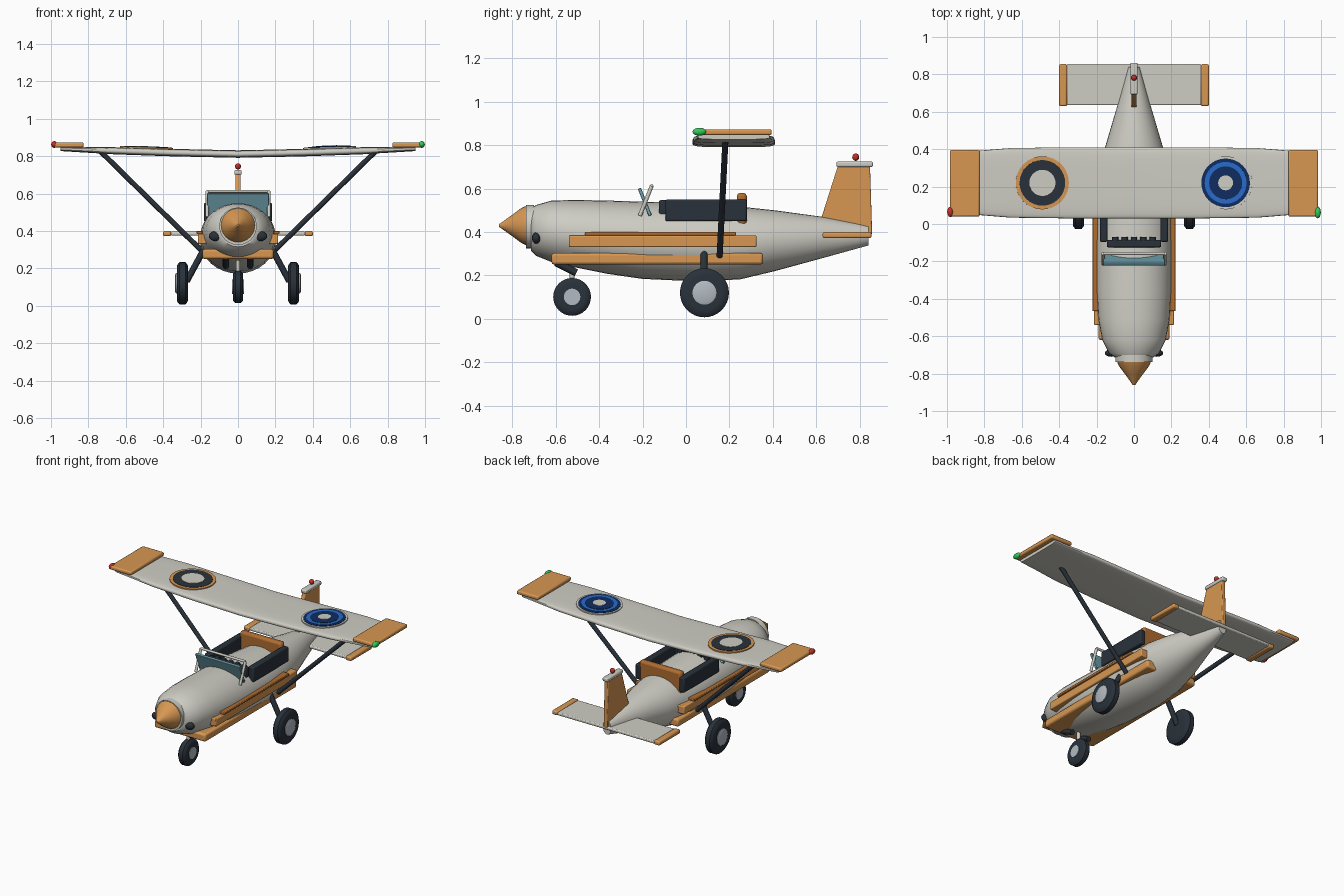
import bpy, bmesh, math
from mathutils import Vector

if "Cube" in bpy.data.objects:
    bpy.data.objects.remove(bpy.data.objects["Cube"])


def material(name, r, g, b):
    m = bpy.data.materials.new(name)
    m.use_nodes = True
    m.diffuse_color = (r, g, b, 1)
    m.node_tree.nodes["Principled BSDF"].inputs["Base Color"].default_value = (r, g, b, 1)
    return m


light = material("light grey paint", 0.62, 0.61, 0.55)
orange = material("orange paint", 0.68, 0.31, 0.085)
rust = material("dark orange", 0.43, 0.15, 0.03)
dark = material("dark slate", 0.022, 0.031, 0.042)
teal = material("teal glass", 0.16, 0.36, 0.43)
hub_grey = material("hub grey", 0.45, 0.49, 0.54)
navy = material("navy blue", 0.005, 0.025, 0.12)
blue = material("bright blue", 0.02, 0.15, 0.6)
red = material("red lamp", 0.55, 0.03, 0.02)
green = material("green lamp", 0.03, 0.6, 0.1)


def finish(name, bm, mat, bevel=0, smooth=True):
    bmesh.ops.recalc_face_normals(bm, faces=bm.faces)
    mesh = bpy.data.meshes.new(name)
    bm.to_mesh(mesh)
    bm.free()
    mesh.materials.append(mat)
    ob = bpy.data.objects.new(name, mesh)
    bpy.context.collection.objects.link(ob)
    if bevel:
        mod = ob.modifiers.new("rounded edges", "BEVEL")
        mod.width, mod.segments = bevel, 2
    if smooth:
        bpy.ops.object.select_all(action="DESELECT")
        ob.select_set(True)
        bpy.context.view_layer.objects.active = ob
        bpy.ops.object.shade_smooth_by_angle(angle=math.radians(40))
    return ob


def loft(name, mat, axis, stations, power=2, n=32):
    """Skin oval sections; a station is (position, centre u, centre v, radius u, radius v)."""
    bm = bmesh.new()
    rings = []
    for t, u, v, ru, rv in stations:
        ring = []
        for i in range(n):
            a = 2 * math.pi * i / n
            c, s = math.cos(a), math.sin(a)
            p = u + ru * math.copysign(abs(c) ** (2 / power), c)
            q = v + rv * math.copysign(abs(s) ** (2 / power), s)
            ring.append(bm.verts.new({"x": (t, p, q), "y": (p, t, q), "z": (p, q, t)}[axis]))
        rings.append(ring)
    for a, b in zip(rings, rings[1:]):
        for i in range(n):
            j = (i + 1) % n
            bm.faces.new((a[i], a[j], b[j], b[i]))
    bm.faces.new(rings[0])
    bm.faces.new(rings[-1])
    return finish(name, bm, mat)


def box(name, mat, lo, hi, bevel=0.008):
    bm = bmesh.new()
    bmesh.ops.create_cube(bm, size=1)
    for v in bm.verts:
        v.co = [l + (h - l) * (c + 0.5) for l, h, c in zip(lo, hi, v.co)]
    return finish(name, bm, mat, bevel)


def side_box(name, mat, side, x0, x1, y0, y1, z0, z1, bevel=0.008):
    a, b = sorted((side * x0, side * x1))
    return box(name, mat, (a, y0, z0), (b, y1, z1), bevel)


def rod(name, mat, a, b, r, n=12):
    a, b = Vector(a), Vector(b)
    bm = bmesh.new()
    bmesh.ops.create_cone(bm, cap_ends=True, segments=n, radius1=r, radius2=r, depth=(b - a).length)
    turn = (b - a).to_track_quat("Z", "Y")
    for v in bm.verts:
        v.co = turn @ v.co + (a + b) / 2
    return finish(name, bm, mat)


def ball(name, mat, centre, radii):
    bm = bmesh.new()
    bmesh.ops.create_uvsphere(bm, u_segments=16, v_segments=10, radius=1)
    for v in bm.verts:
        v.co = [c + r * k for c, r, k in zip(centre, radii, v.co)]
    return finish(name, bm, mat)


def plate(name, mat, outline, x0, x1, bevel=0.005):
    """Extrude a (y, z) outline across x."""
    bm = bmesh.new()
    a = [bm.verts.new((x0, y, z)) for y, z in outline]
    b = [bm.verts.new((x1, y, z)) for y, z in outline]
    bm.faces.new(a)
    bm.faces.new(b)
    for i in range(len(a)):
        j = (i + 1) % len(a)
        bm.faces.new((a[i], a[j], b[j], b[i]))
    return finish(name, bm, mat, bevel)


# Fuselage: (y, bottom, top, half width)
hull = [(-0.715, 0.315, 0.51, 0.10), (-0.69, 0.29, 0.525, 0.135), (-0.62, 0.262, 0.545, 0.17),
        (-0.51, 0.237, 0.548, 0.19), (-0.36, 0.207, 0.545, 0.2), (-0.2, 0.184, 0.54, 0.203),
        (0.06, 0.172, 0.532, 0.203), (0.25, 0.182, 0.517, 0.185), (0.41, 0.22, 0.5, 0.155),
        (0.63, 0.28, 0.47, 0.09), (0.84, 0.338, 0.43, 0.03)]
loft("fuselage", light, "y", [(y, 0, (b + t) / 2, w, (t - b) / 2) for y, b, t, w in hull])

# Nose cone and collar
loft("nose_collar", light, "y", [(y, 0, 0.425, 0.1, 0.1) for y in (-0.738, -0.7)])
loft("nose_cone", orange, "y", [(y, 0, 0.43, r, r) for y, r in
                                ((-0.862, 0.006), (-0.85, 0.014), (-0.8, 0.05), (-0.76, 0.08), (-0.738, 0.09))])

# Lower bumper
box("lower_bumper", orange, (-0.19, -0.62, 0.25), (0.19, 0.355, 0.303), 0.012)

# Wing with a shallow upward slope
wing = [(0.95, 0.165, 0.012), (0.83, 0.172, 0.015), (0.66, 0.186, 0.019), (0.35, 0.19, 0.02), (0, 0.19, 0.02)]


def wing_z(x):
    return 0.811 + 0.03 * abs(x) ** 1.3


half = [(x, 0.22, wing_z(x), c, t) for x, c, t in wing]
loft("wing", light, "x", [(-x, *rest) for x, *rest in half] + half[-2::-1], power=4, n=40)


# Round wing badges, kept as plain concentric discs
def badge(name, side, layers):
    for i, (mat, r) in enumerate(layers):
        z = 0.851 + 0.002 * i
        ob = loft(f"{name}_disc_{i + 1}", mat, "z", [(-0.004, 0, 0, r, r), (0.004, 0, 0, r, r)])
        ob.location = (side * 0.49, 0.22, z - 0.006)
        ob.rotation_euler.y = -side * math.radians(1.8)


badge("right_badge", -1, [(orange, 0.142), (dark, 0.122), (light, 0.07)])
badge("left_badge", 1, [(light, 0.142), (navy, 0.13), (blue, 0.112), (navy, 0.088), (light, 0.04)])

# Paired parts
for side, label in ((1, "left"), (-1, "right")):
    s = side
    side_box(f"{label}_wing_tip", orange, s, 0.825, 0.985, 0.04, 0.395, 0.847, 0.873)
    rod(f"{label}_wing_strut", dark, (s * 0.74, 0.182, 0.83), (s * 0.19, 0.155, 0.29), 0.014)
    side_box(f"{label}_side_panel", orange, s, 0.15, 0.215, -0.54, 0.325, 0.33, 0.384, 0.006)
    side_box(f"{label}_side_strip", rust, s, 0.17, 0.222, -0.465, 0.23, 0.384, 0.4, 0.004)
    side_box(f"{label}_cockpit_wall", dark, s, 0.142, 0.183, -0.095, 0.28, 0.45, 0.55, 0.008)
    ball(f"{label}_air_intake", dark, (s * 0.122, -0.69, 0.372), (0.034, 0.02, 0.026))
    rod(f"{label}_exhaust_pipe", dark, (s * 0.065, -0.6, 0.26), (s * 0.065, -0.505, 0.212), 0.017)
    rod(f"{label}_windscreen_post", light, (s * 0.165, -0.213, 0.475), (s * 0.165, -0.158, 0.612), 0.009)
    side_box(f"{label}_tailplane_tip", orange, s, 0.358, 0.4, 0.63, 0.855, 0.372, 0.4)

    # Main wheel, hub and leg
    rod(f"{label}_wheel_leg", dark, (s * 0.18, 0.083, 0.305), (s * 0.275, 0.083, 0.13), 0.017)
    loft(f"{label}_tyre", dark, "x", [(s * (0.297 + d), 0.085, 0.12, r, r) for d, r in
         ((-0.03, 0.08), (-0.028, 0.098), (-0.016, 0.113), (0.016, 0.113), (0.028, 0.098), (0.03, 0.08))])
    loft(f"{label}_hub", hub_grey, "x", [(s * x, 0.085, 0.12, r, r) for x, r in
                                         ((0.32, 0.055), (0.332, 0.055), (0.336, 0.045))])

ball("left_wing_lamp", green, (0.982, 0.062, 0.862), (0.017, 0.032, 0.018))
ball("right_wing_lamp", red, (-0.982, 0.065, 0.862), (0.017, 0.028, 0.018))

# Cockpit
box("seat_back", rust, (-0.155, 0.235, 0.43), (0.155, 0.28, 0.58), 0.014)
box("dashboard", dark, (-0.145, -0.125, 0.47), (0.145, -0.085, 0.547), 0.008)
for i in range(5):
    x = 0.05 * (i - 2)
    rod(f"gauge_{i + 1}", dark, (x, -0.1, 0.53), (x, -0.07, 0.53), 0.018)
plate("windscreen", teal, [(-0.222, 0.598), (-0.208, 0.604), (-0.158, 0.479), (-0.172, 0.473)], -0.165, 0.165, 0.003)
rod("windscreen_top_bar", light, (-0.165, -0.158, 0.612), (0.165, -0.158, 0.612), 0.008)

# Tail
box("tailplane", light, (-0.36, 0.635, 0.376), (0.36, 0.855, 0.396), 0.006)
plate("tail_fin", orange, [(0.622, 0.46), (0.7, 0.705), (0.848, 0.705), (0.858, 0.39), (0.78, 0.39)], -0.014, 0.014)
box("fin_cap", light, (-0.02, 0.693, 0.7), (0.02, 0.862, 0.725), 0.007)
ball("tail_lamp", red, (0, 0.782, 0.745), (0.016, 0.016, 0.017))

# Nose wheel
rod("nose_leg", light, (0, -0.525, 0.25), (0, -0.525, 0.17), 0.012)
loft("nose_tyre", dark, "x", [(d, -0.525, 0.101, r, r) for d, r in
     ((-0.028, 0.06), (-0.026, 0.074), (-0.014, 0.087), (0.014, 0.087), (0.026, 0.074), (0.028, 0.06))])
loft("nose_hub", hub_grey, "x", [(d, -0.525, 0.101, 0.038, 0.038) for d in (-0.032, 0.032)])
